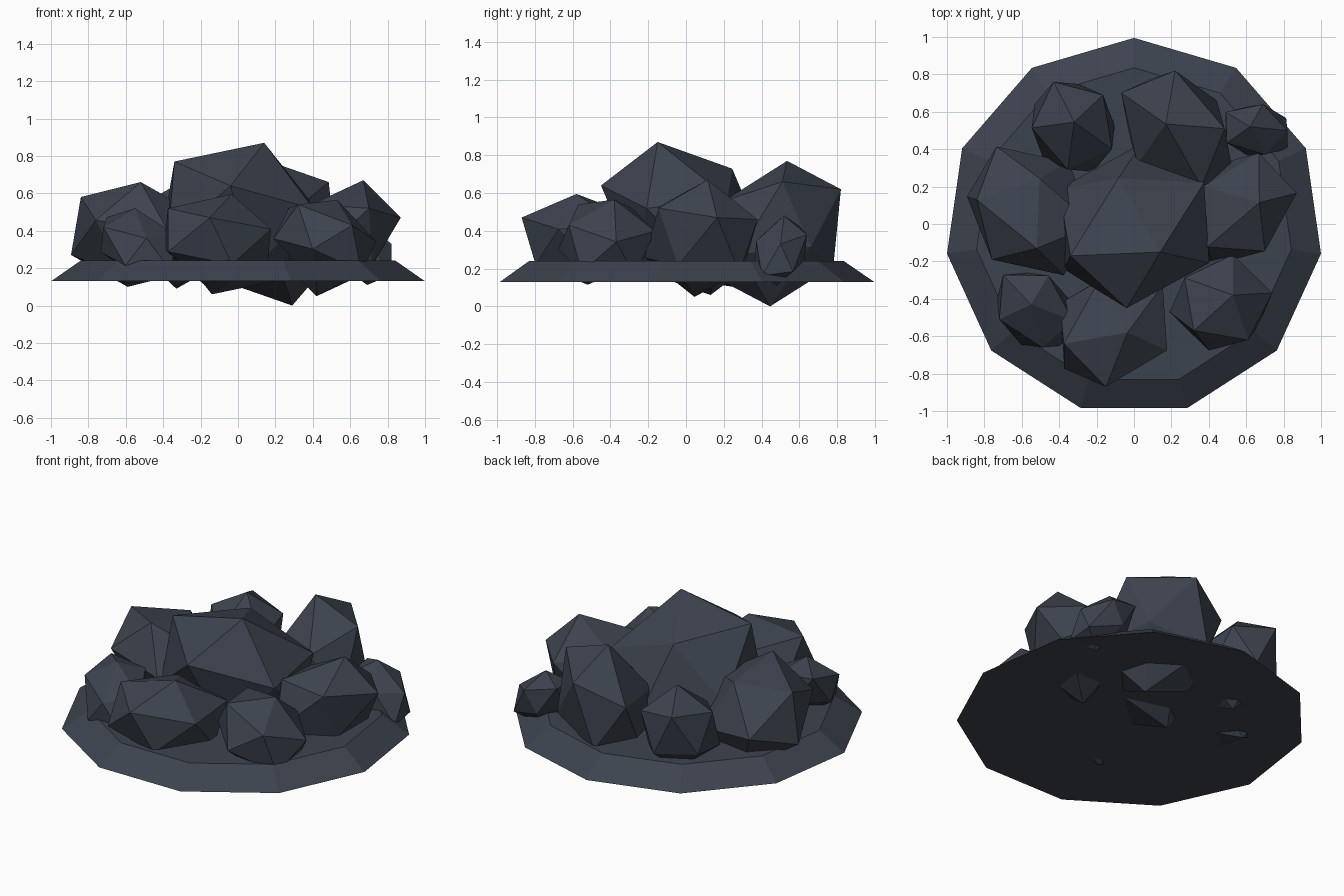
import bpy
import bmesh
import math
from mathutils import Matrix, Vector

cube = bpy.data.objects.get("Cube")
if cube:
    bpy.data.objects.remove(cube, do_unlink=True)

# One slate colour for everything
slate = bpy.data.materials.new("dark_slate")
slate.use_nodes = True
colour = (0.046, 0.056, 0.077, 1)
slate.diffuse_color = colour
shader = next(n for n in slate.node_tree.nodes if n.type == "BSDF_PRINCIPLED")
shader.inputs["Base Color"].default_value = colour
shader.inputs["Roughness"].default_value = 0.9


def finish(bm, name):
    """Turn a bmesh into a flat shaded object."""
    bmesh.ops.recalc_face_normals(bm, faces=bm.faces)
    mesh = bpy.data.meshes.new(name)
    bm.to_mesh(mesh)
    bm.free()
    mesh.materials.append(slate)
    obj = bpy.data.objects.new(name, mesh)
    bpy.context.collection.objects.link(obj)
    return obj


def columns(vectors):
    return Matrix(vectors).transposed()


def rock(name, centre, *facet):
    """Icosahedron stretched so that one facet lands on three given corners."""
    bm = bmesh.new()
    bmesh.ops.create_icosphere(bm, subdivisions=1, radius=1)
    bm.faces.ensure_lookup_table()
    centre = Vector(centre)
    source = columns([v.co.copy() for v in bm.faces[0].verts])
    target = columns([Vector(corner) - centre for corner in facet])
    stretch = target @ source.inverted()
    for v in bm.verts:
        v.co = stretch @ v.co + centre
    return finish(bm, name)


# Eleven-sided bevelled ground slab
bm = bmesh.new()
low, high = 0.13, 0.24
bmesh.ops.create_cone(
    bm, cap_ends=True, segments=11, radius1=1.01, radius2=0.85, depth=high - low,
    matrix=Matrix.Translation((0, -0.015, (low + high) / 2)))
# Put one corner of the slab exactly at the back
corner = max(bm.verts, key=lambda v: v.co.y - v.co.z)
turn = math.pi / 2 - math.atan2(corner.co.y + 0.015, corner.co.x)
bmesh.ops.rotate(bm, verts=bm.verts, cent=(0, -0.015, 0),
                 matrix=Matrix.Rotation(turn, 3, "Z"))
finish(bm, "ground_slab")

# Rocks: centre, then the corners of one upper facet
rock("centre_rock", (0, -.01, .465),
     (.14, -.15, .87), (-.34, -.17, .77), (-.04, -.45, .64))
rock("back_left_rock", (.23, .49, .385),
     (.17, .535, .77), (.22, .82, .62), (.485, .51, .66))
rock("right_rock", (-.555, .07, .38),
     (-.52, -.13, .66), (-.84, .13, .58), (-.76, -.19, .456))
rock("back_right_rock", (-.325, .52, .37),
     (-.32, .545, .65), (-.43, .76, .55), (-.165, .69, .5))
rock("front_rock", (-.11, -.55, .355),
     (-.035, -.58, .595), (-.15, -.87, .47), (-.375, -.64, .52))
rock("front_left_rock", (.465, -.42, .35),
     (.53, -.38, .565), (.61, -.62, .43), (.32, -.57, .54))
rock("left_rock", (.545, .08, .36),
     (.67, .115, .67), (.87, .165, .47), (.7, -.145, .52))
rock("back_left_small_rock", (.655, .5, .295),
     (.62, .52, .48), (.82, .5, .33), (.69, .64, .38))
rock("front_right_small_rock", (-.53, -.46, .33),
     (-.55, -.43, .52), (-.49, -.66, .36), (-.72, -.51, .42))
